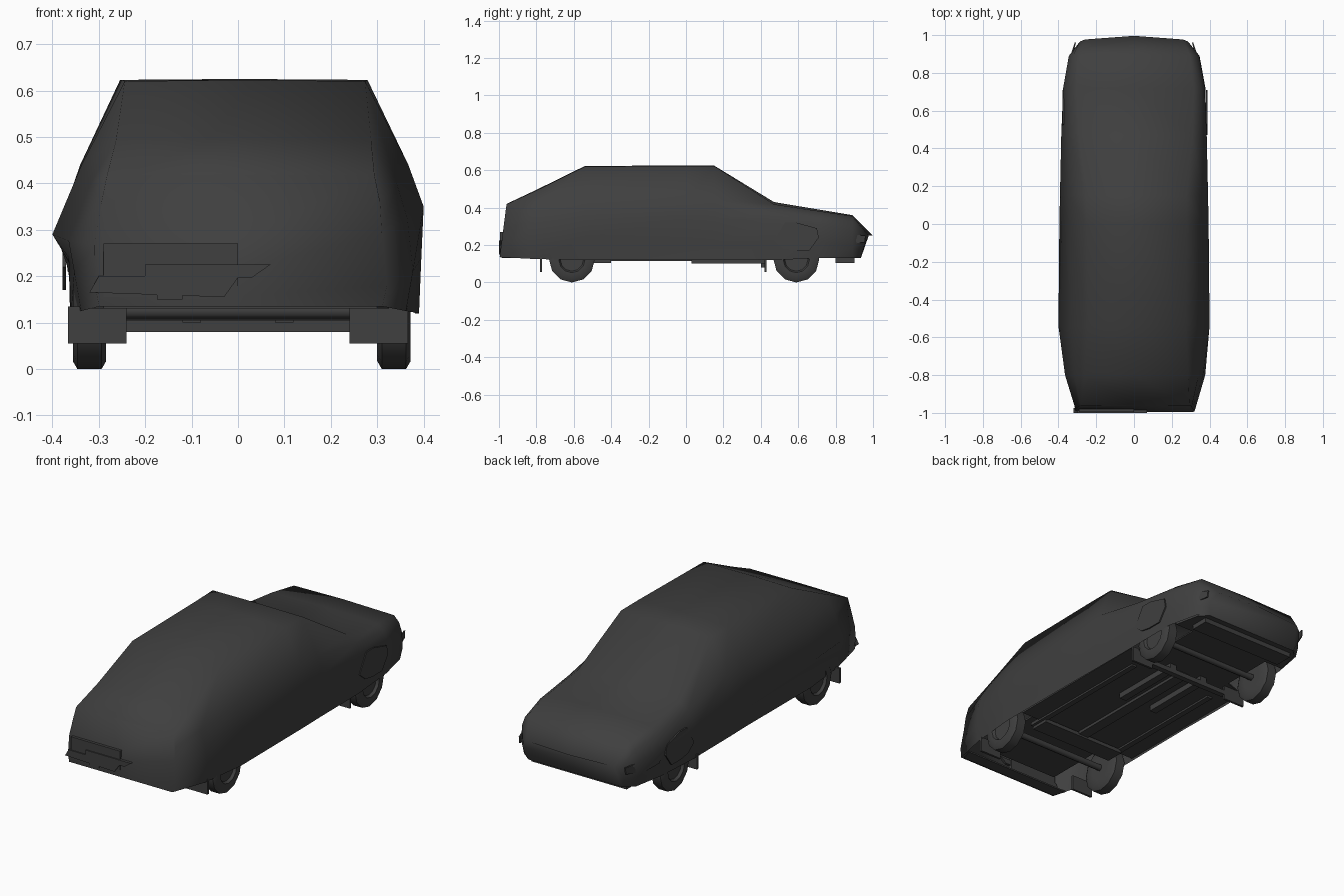
import bpy, bmesh, math
from mathutils import Vector

if "Cube" in bpy.data.objects:
    bpy.data.objects.remove(bpy.data.objects["Cube"])


def paint(name, v):
    m = bpy.data.materials.new(name)
    m.diffuse_color = (v, v, v, 1)
    m.use_nodes = True
    m.node_tree.nodes["Principled BSDF"].inputs["Base Color"].default_value = m.diffuse_color
    return m


GREY = paint("charcoal", 0.05)


def finish(bm, name, smooth=None):
    bmesh.ops.recalc_face_normals(bm, faces=bm.faces)
    me = bpy.data.meshes.new(name)
    bm.to_mesh(me)
    bm.free()
    me.materials.append(GREY)
    ob = bpy.data.objects.new(name, me)
    bpy.context.collection.objects.link(ob)
    if smooth:
        bpy.ops.object.select_all(action='DESELECT')
        ob.select_set(True)
        bpy.context.view_layer.objects.active = ob
        bpy.ops.object.shade_smooth_by_angle(angle=math.radians(smooth))
    return ob


def box(name, x0, x1, y0, y1, z0, z1):
    bm = bmesh.new()
    bmesh.ops.create_cube(bm, size=1)
    for v in bm.verts:
        v.co = ((x0 + x1) / 2 + v.co.x * (x1 - x0), (y0 + y1) / 2 + v.co.y * (y1 - y0),
                (z0 + z1) / 2 + v.co.z * (z1 - z0))
    return finish(bm, name)


def prism(name, pts, axis, a, b):
    """Extrude a 2D outline along axis 0 (points y,z), 1 (x,z) or 2 (x,y)."""
    bm = bmesh.new()

    def ring(d):
        out = []
        for p in pts:
            c = list(p)
            c.insert(axis, d)
            out.append(bm.verts.new(c))
        return out
    r0, r1 = ring(a), ring(b)
    bm.faces.new(r0)
    bm.faces.new(r1[::-1])
    n = len(pts)
    for i in range(n):
        bm.faces.new((r0[i], r0[(i + 1) % n], r1[(i + 1) % n], r1[i]))
    return finish(bm, name)


# body shell: y, lean, sideways shift, crown,
# then sill, crease, belt, shoulder and roof edge (x, z)
stations = [
    (-0.975, 0.13, .006, .002, (.305, .135), (.315, .18), (.31, .28), (.30, .36), (.288, .418)),
    (-0.80, 0, .012, .003, (.35, .125), (.365, .21), (.365, .30), (.33, .40), (.275, .492)),
    (-0.54, 0, .015, .003, (.375, .12), (.38, .24), (.40, .32), (.352, .44), (.259, .62)),
    (0.00, 0, .015, .002, (.372, .12), (.366, .21), (.395, .315), (.352, .44), (.264, .623)),
    (0.15, 0, .012, .002, (.372, .12), (.366, .21), (.392, .315), (.352, .44), (.266, .623)),
    (0.47, 0, .010, .012, (.372, .12), (.374, .21), (.385, .315), (.35, .38), (.30, .418)),
    (0.72, 0, .006, .008, (.365, .13), (.372, .22), (.375, .30), (.35, .35), (.31, .38)),
    (0.89, 0, .002, .005, (.33, .13), (.345, .19), (.345, .27), (.325, .325), (.295, .355)),
    (1.012, 0.33, 0, .002, (.275, .13), (.29, .165), (.295, .20), (.285, .23), (.26, .25)),
]
bm = bmesh.new()
rings = []
for y, lean, shift, crown, *half in stations:
    tilt = 2 * shift                                   # belt line sits higher on one side
    right = [(x + (shift if i != 2 else 0), z + (tilt if i == 2 else 0)) for i, (x, z) in enumerate(half)]
    left = [(-x + (shift if i != 2 else 0), z - (tilt if i == 2 else 0)) for i, (x, z) in enumerate(half)]
    pts = right + [(0, half[-1][1] + crown)] + left[::-1]
    bow = .025 if y > 1 else 0                         # nose is bowed in plan
    rings.append([bm.verts.new((x, y + lean * (z - .3) - bow * (x / .3) ** 2, z)) for x, z in pts])
for r0, r1 in zip(rings, rings[1:]):
    for i in range(len(r0) - 1):
        bm.faces.new((r0[i], r0[i + 1], r1[i + 1], r1[i]))
for r in (rings[0], rings[-1]):
    bm.faces.new(r)
finish(bm, "body_shell", 100)

# underside: middle floor, narrow pans between the wheels, end valances
floor = [(-.355, -.44), (.37, -.44), (.37, .42), (.24, .46), (.24, .76), (-.24, .76), (-.24, .46), (-.355, .42)]
prism("floor_pan", floor, 2, .13, .138)
prism("front_valance", [(-.35, .75), (.35, .75), (.32, .89), (.275, .93), (-.275, .93), (-.32, .89)], 2, .13, .14)
prism("rear_valance", [(-.315, -.92), (.325, -.92), (.30, -.985), (-.29, -.985)], 2, .13, .138)
prism("rear_pan", [(-.24, -.92), (.24, -.92), (.24, -.44), (-.24, -.44)], 2, .19, .20)
for s in (-1, 1):
    box("floor_rib", s * .10 - .02, s * .10 + .02, .03, .43, .10, .136)
    box("floor_rail", s * .25 - .015, s * .25 + .015, -.50, .30, .12, .137)
box("centre_tunnel", -.03, .03, -.40, .40, .115, .137)
box("front_crossbar", -.25, .25, .40, .43, .08, .105)
box("rear_crossbar", -.25, .25, -.50, -.40, .105, .125)


# wheels: low-poly turned tyre with a dished hub
def wheel(name, x, y, s):
    prof = [(-.036, .06), (-.036, .105), (-.026, .122), (.026, .122), (.036, .105), (.036, .07), (.022, .062)]
    n = 12
    bm = bmesh.new()
    rs = []
    for px, r in prof:
        rs.append([bm.verts.new((x + s * px, y + r * math.sin(t), .122 - r * math.cos(t)))
                   for t in (2 * math.pi * i / n for i in range(n))])
    for a, b in zip(rs, rs[1:]):
        for i in range(n):
            bm.faces.new((a[i], a[(i + 1) % n], b[(i + 1) % n], b[i]))
    bm.faces.new(rs[0])
    bm.faces.new(rs[-1])
    finish(bm, name, 40)


def axle(name, y):
    bm = bmesh.new()
    bmesh.ops.create_cone(bm, cap_ends=True, segments=6, radius1=.018, radius2=.018, depth=.6)
    for v in bm.verts:
        v.co = Vector((v.co.z, v.co.x + y, v.co.y + .125))
    finish(bm, name, 70)


for label, y in (("rear", -.61), ("front", .59)):
    axle(label + "_axle", y)
    for s in (-1, 1):
        wheel(label + "_wheel", s * .328 + .008, y, s)
        fy = y - .165
        box(label + "_mud_flap", s * .303 - .063, s * .303 + .063, fy - .006, fy + .006, .055, .135)

# front wheel-arch patches and headlamp strips
arch = [(.47, .22), (.53, .32), (.59, .32), (.70, .29), (.71, .24), (.66, .17), (.58, .17), (.52, .18)]
lamp = [(.71, .27), (.84, .262), (.96, .25), (.955, .215), (.84, .20), (.75, .21)]
for s in (-1, 1):
    prism("front_arch", arch, 0, s * .376 + .005, s * .383 + .005)
    strip = prism("headlamp_strip", lamp, 0, s * .365, s * .372)
    for v in strip.data.vertices:                      # follow the narrowing nose
        v.co.x -= s * max(0, (v.co.y - .72) * (.16 if v.co.y < .9 else .24))
box("front_lip", -.28, .28, .80, .90, .105, .132)

# rear plate panel and bumper bar
box("rear_panel", -.29, 0, -.994, -.97, .155, .27)
prism("rear_bumper", [(-.30, .20), (-.20, .20), (-.20, .225), (.07, .225), (.03, .197), (0, .197),
                      (-.03, .155), (-.32, .165)], 1, -1.0, -.975)
box("rear_latch", -.175, -.12, -1.0, -.975, .15, .187)
